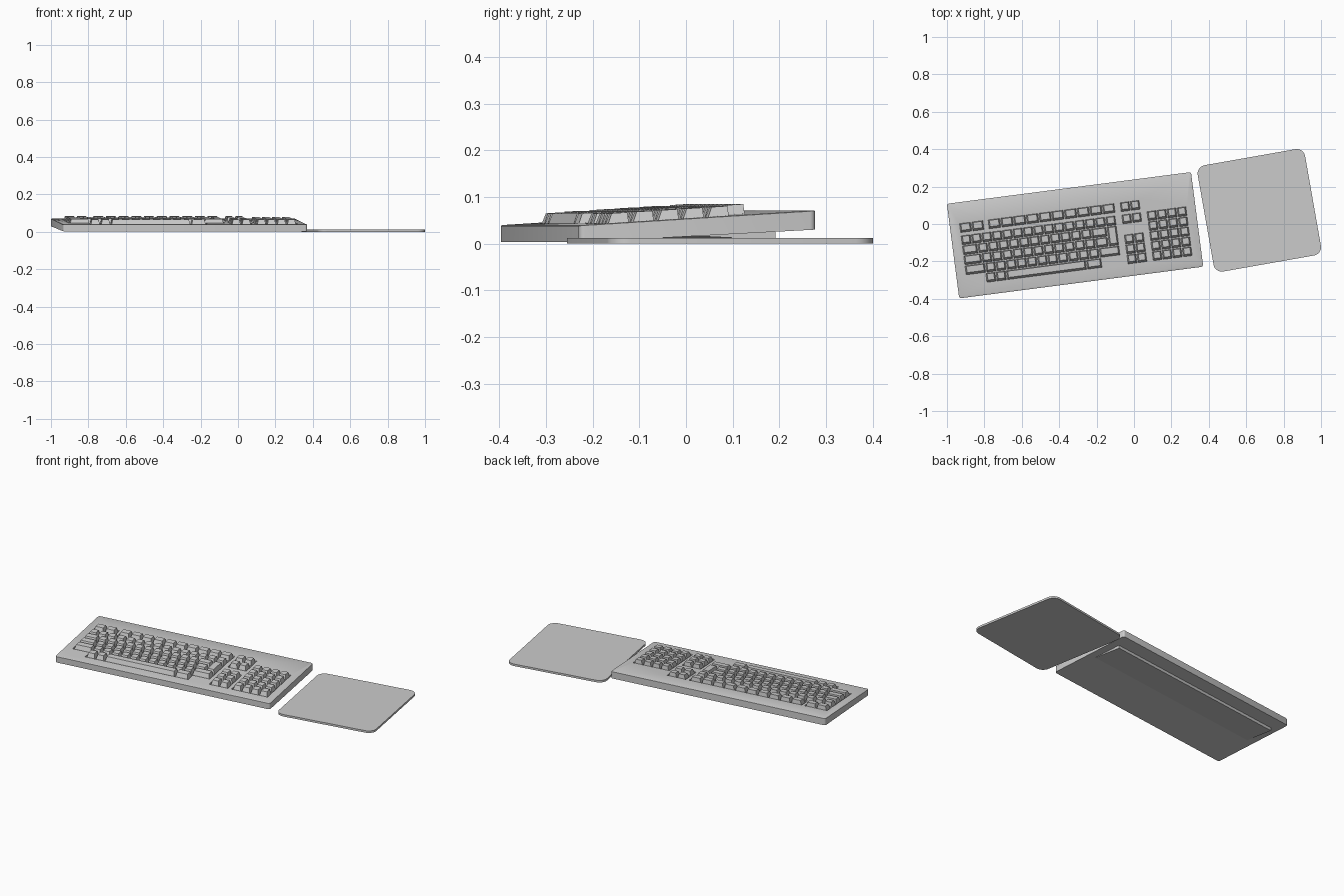
import bpy, bmesh
from math import radians, sin, cos, pi
from mathutils import Matrix

cube = bpy.data.objects.get("Cube")
if cube:
    bpy.data.objects.remove(cube)

grey = bpy.data.materials.new("plain grey")
grey.use_nodes = True
grey.diffuse_color = (0.6, 0.6, 0.6, 1)
grey.node_tree.nodes["Principled BSDF"].inputs["Base Color"].default_value = (0.6, 0.6, 0.6, 1)

BOARD = Matrix.Translation((-0.315, -0.06, 0)) @ Matrix.Rotation(radians(7.4), 4, 'Z')
PAD = Matrix.Translation((0.67, 0.073, 0)) @ Matrix.Rotation(radians(10), 4, 'Z')
W, D = 1.316, 0.51


def top_z(v):
    return 0.038 + 0.032 * (v / D + 0.5)


def under_z(v):
    return 0.003 + 0.027 * (v / D + 0.5)


def finish(bm, name, matrix):
    bmesh.ops.recalc_face_normals(bm, faces=bm.faces)
    mesh = bpy.data.meshes.new(name)
    bm.to_mesh(mesh)
    bm.free()
    mesh.materials.append(grey)
    obj = bpy.data.objects.new(name, mesh)
    obj.matrix_world = matrix
    bpy.context.collection.objects.link(obj)
    return obj


def hull(bm, lower, upper):
    """Closed solid between two matching rings; returns its upper face."""
    a = [bm.verts.new(p) for p in lower]
    b = [bm.verts.new(p) for p in upper]
    bm.faces.new(a[::-1])
    for i in range(len(a)):
        j = (i + 1) % len(a)
        bm.faces.new((a[i], a[j], b[j], b[i]))
    return bm.faces.new(b)


def rounded(w, d, r, steps):
    """Outline of a rounded rectangle."""
    ring = []
    for k, (sx, sy) in enumerate(((1, 1), (-1, 1), (-1, -1), (1, -1))):
        for i in range(steps + 1):
            t = (k + i / steps) * pi / 2
            ring.append((sx * (w / 2 - r) + r * cos(t), sy * (d / 2 - r) + r * sin(t)))
    return ring


def rect(u0, u1, v0, v1):
    return [(u0, v0), (u1, v0), (u1, v1), (u0, v1)]


# Mouse mat
bm = bmesh.new()
ring = rounded(0.583, 0.577, 0.045, 8)
hull(bm, [(x, y, 0) for x, y in ring], [(x, y, 0.012) for x, y in ring])
mat = finish(bm, "mouse_mat", PAD)

# Keyboard case with a slightly raised top panel
bm = bmesh.new()
ring = rounded(W, D, 0.012, 4)
top = hull(bm, [(u, v, under_z(v)) for u, v in ring], [(u, v, top_z(v)) for u, v in ring])
bmesh.ops.inset_region(bm, faces=[top], thickness=0.03)
bmesh.ops.inset_region(bm, faces=[top], thickness=0.003, depth=0.0015)
case = finish(bm, "keyboard_case", BOARD)

# Key layout: rows of (start, back edge, pitch, key widths)
U0, P, N = -0.608, 0.0557, 0.054
ROW = [0.078 - N * i for i in range(6)]
FROW = 0.144
NAV, NUM = 0.258, 0.394
main_rows = [
    (U0, ROW[0], P, [1] * 15),
    (U0, ROW[1], P, [1.5] + [1] * 11 + [1.5]),
    (U0, ROW[2], P, [1.75] + [1] * 11 + [1.25]),
    (U0, ROW[3], P, [2] + [1] * 11 + [2]),
    (-0.503, ROW[4], P, [1, 1, 7.75, 1.5]),
]
function_rows = [(U0, FROW, 0.066, [1, 1]), (-0.454, FROW, 0.0685, [1] * 10)]
nav_rows = [(NAV, v, N, [1, 1]) for v in (FROW, ROW[0], ROW[2], ROW[3], ROW[4])]
number_rows = [(NUM, v, N, [1] * 4) for v in ROW[:5]]

# Sunken wells under the key groups
wells = [(U0, U0 + 15 * P, ROW[4], ROW[0]), (-0.503, 0.123, ROW[5], ROW[4] + 0.02),
         (U0, U0 + 0.132, FROW - N, FROW), (-0.454, 0.231, FROW - N, FROW),
         (NAV, NAV + 2 * N, FROW - N, FROW), (NAV, NAV + 2 * N, ROW[1], ROW[0]),
         (NAV, NAV + 2 * N, ROW[5], ROW[2]), (NUM, NUM + 4 * N, ROW[5], ROW[0])]
bm = bmesh.new()
for u0, u1, v0, v1 in wells:
    r = rect(u0 - 0.003, u1 + 0.003, v0 - 0.003, v1 + 0.003)
    hull(bm, [(u, v, top_z(v) - 0.006) for u, v in r], [(u, v, 0.12) for u, v in r])
cutter = finish(bm, "well_cutter", BOARD)
cutter.hide_render = True
cut = case.modifiers.new("wells", 'BOOLEAN')
cut.operation, cut.object, cut.solver, cut.use_self = 'DIFFERENCE', cutter, 'EXACT', True
bpy.context.view_layer.update()
carved = bpy.data.meshes.new_from_object(case.evaluated_get(bpy.context.evaluated_depsgraph_get()))
case.modifiers.clear()
case.data = carved
bpy.data.objects.remove(cutter)


def add_key(bm, u0, u1, v0, v1):
    g = 0.003
    base = rect(u0 + g, u1 - g, v0 + g, v1 - g)
    cap = rect(u0 + 0.010, u1 - 0.010, v0 + 0.014, v1 - 0.006)
    hull(bm, [(u, v, top_z(v) - 0.007) for u, v in base],
         [(u, v, top_z(v) + 0.022) for u, v in cap])


def key_group(name, rows, extra=()):
    bm = bmesh.new()
    for u, back, pitch, widths in rows:
        for w in widths:
            add_key(bm, u, u + w * pitch, back - N, back)
            u += w * pitch
    for box in extra:
        add_key(bm, *box)
    return finish(bm, name, BOARD)


key_group("main_keys", main_rows, [(U0 + 14 * P, U0 + 15 * P, ROW[3], ROW[1])])
key_group("function_keys", function_rows)
key_group("navigation_keys", nav_rows)
key_group("number_pad_keys", number_rows)

# Wedge foot under the back
bm = bmesh.new()
r = rect(-0.61, 0.61, 0.0, 0.175)
hull(bm, [(u, v, under_z(v) - 0.0002 - v * 0.1) for u, v in r],
     [(u, v, under_z(v) + 0.003) for u, v in r])
finish(bm, "wedge_foot", BOARD)

# Smooth the rounded corners only
for obj in (mat, case):
    bpy.ops.object.select_all(action='DESELECT')
    obj.select_set(True)
    bpy.context.view_layer.objects.active = obj
    bpy.ops.object.shade_smooth_by_angle(angle=radians(30))
